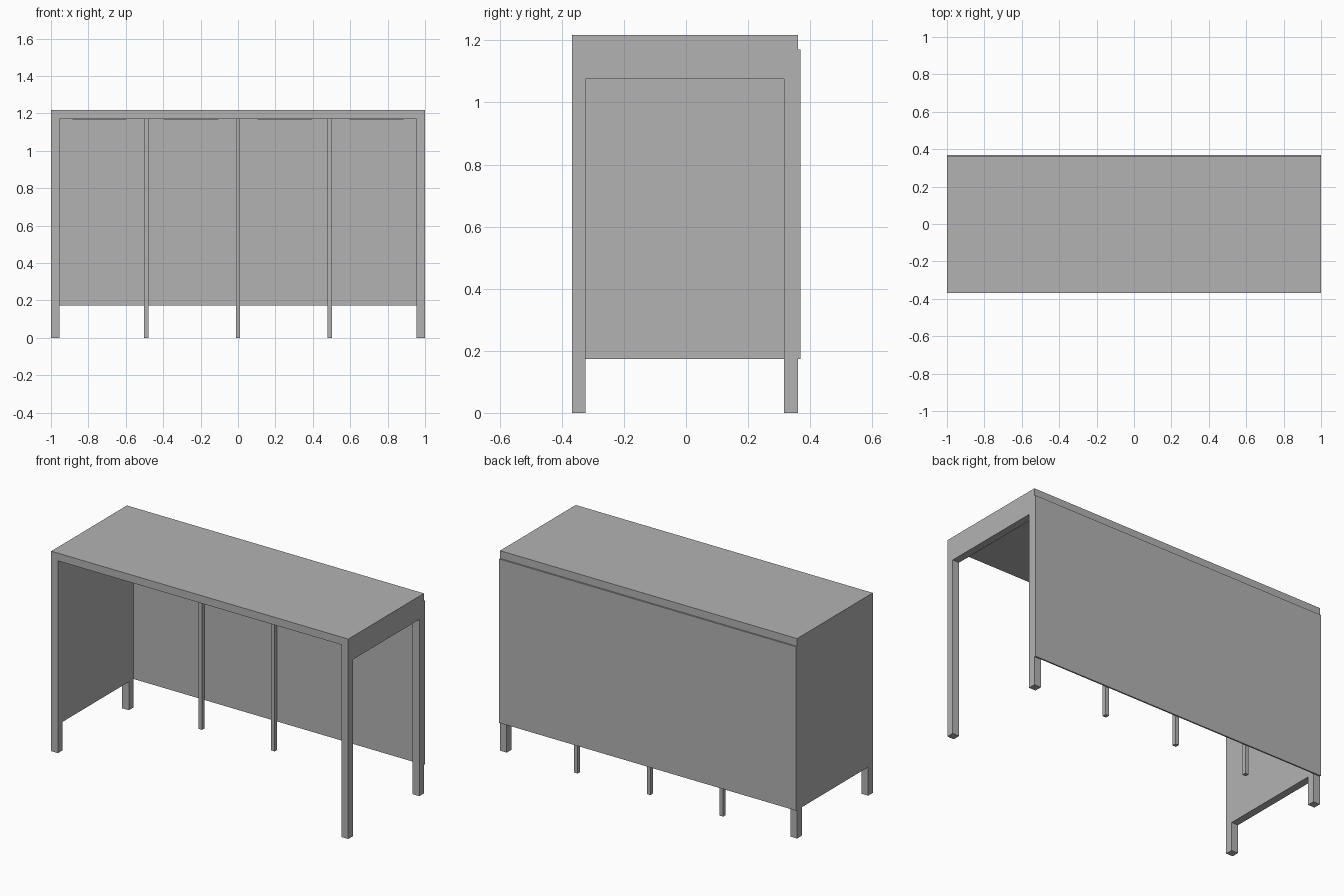
import bpy

cube = bpy.data.objects.get("Cube")
if cube:
    bpy.data.objects.remove(cube, do_unlink=True)

grey = bpy.data.materials.new("plain grey")
grey.use_nodes = True
colour = (0.45, 0.45, 0.45, 1)
grey.diffuse_color = colour
grey.node_tree.nodes["Principled BSDF"].inputs["Base Color"].default_value = colour


def box(name, x, y, z):
    """Axis-aligned box spanning the (low, high) pairs x, y and z."""
    spans = (x, y, z)
    bpy.ops.mesh.primitive_cube_add(size=1, location=[(a + b) / 2 for a, b in spans])
    ob = bpy.context.object
    ob.name = name
    ob.scale = [b - a for a, b in spans]
    bpy.ops.object.transform_apply(location=False, rotation=False, scale=True)
    ob.data.materials.append(grey)
    return ob


# Main dimensions
leg = 0.045
front, back = -0.368, 0.36
under, top = 1.17, 1.217
apron_low, panel_low = 1.075, 0.173
bay = 0.49
rail_y = (front + leg, back - leg)

box("table_top", (-1, 1), (front, back), (under, top))

# Corner legs and flush side aprons
for side, sign in (("right", -1), ("left", 1)):
    x = sorted((sign, sign * (1 - leg)))
    box(side + "_front_leg", x, (front, front + leg), (0, under))
    box(side + "_back_leg", x, (back - leg, back), (0, under))
    box(side + "_apron", x, rail_y, (apron_low, under))

# One closed side
box("right_side_panel", (-1, leg - 1), rail_y, (panel_low, apron_low))

# Slim posts in front of the back boards
for i in (-1, 0, 1):
    c = i * bay
    box("back_post", (c - 0.012, c + 0.012), (back - 0.024, back), (0, under))

# Four back boards, and a thin plate under the top in each bay
edges = (-1, -bay, 0, bay, 1)
for a, b in zip(edges, edges[1:]):
    box("back_board", (a, b), (back, 0.369), (panel_low, under))
for c in (-0.74, -0.25, 0.25, 0.74):
    box("underside_plate", (c - 0.145, c + 0.145), (-0.27, 0.26), (under - 0.004, under))
